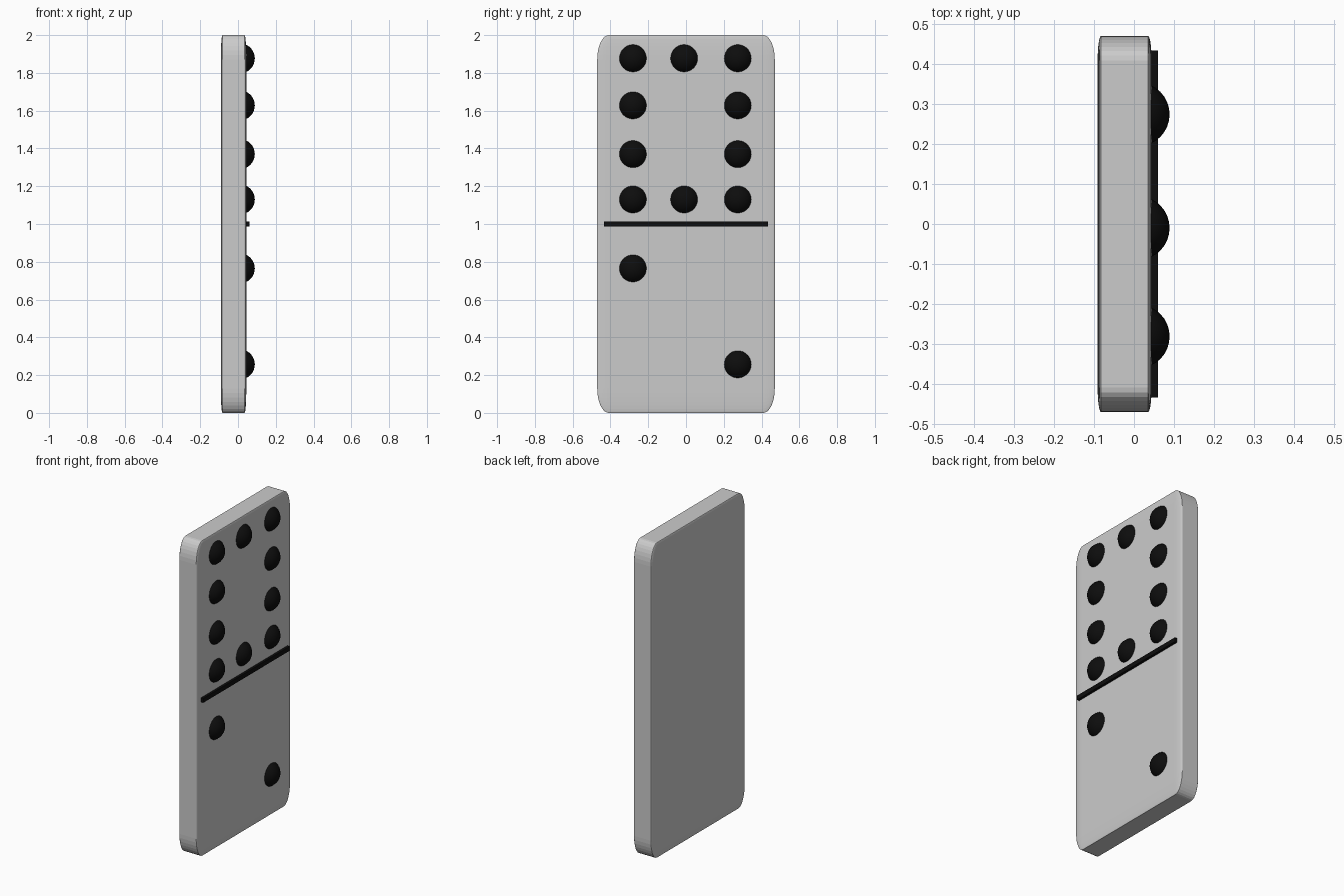
import bpy
import bmesh
from mathutils import Matrix

if "Cube" in bpy.data.objects:
    bpy.data.objects.remove(bpy.data.objects["Cube"])

black = bpy.data.materials.new("black")
black.diffuse_color = (0.004, 0.004, 0.004, 1)
black.use_nodes = True
black.node_tree.nodes["Principled BSDF"].inputs["Base Color"].default_value = black.diffuse_color


def add_object(name, bm, material=None, smooth=False):
    mesh = bpy.data.meshes.new(name)
    for f in bm.faces:
        f.smooth = smooth
    bm.to_mesh(mesh)
    bm.free()
    obj = bpy.data.objects.new(name, mesh)
    bpy.context.collection.objects.link(obj)
    if material:
        mesh.materials.append(material)
    return obj


# Tile body: bevelled cube, then stretched so the corners become elliptical
bm = bmesh.new()
bmesh.ops.create_cube(bm, size=2)
bmesh.ops.bevel(bm, geom=bm.edges[:], offset=0.13, offset_type='OFFSET',
                segments=8, profile=0.5, affect='EDGES')
bmesh.ops.transform(bm, verts=bm.verts[:],
                    matrix=Matrix.Translation((-0.0235, 0, 1))
                    @ Matrix.Diagonal((0.0675, 0.47, 1, 1)))
add_object("tile_body", bm)

# Dividing bar across the middle of the face
bm = bmesh.new()
bmesh.ops.create_cube(bm, size=1)
bmesh.ops.transform(bm, verts=bm.verts[:],
                    matrix=Matrix.Translation((0.045, 0, 1))
                    @ Matrix.Diagonal((0.03, 0.866, 0.028, 1)))
add_object("divider_bar", bm, black)

# Pips: spheres sunk into the face, ten above the bar and two below
left, middle, right = -0.281, -0.01, 0.274
pips = [(y, z) for z in (1.877, 1.628, 1.37, 1.13) for y in (left, right)]
pips += [(middle, 1.877), (middle, 1.13), (left, 0.765), (right, 0.257)]
for i, (y, z) in enumerate(pips):
    bm = bmesh.new()
    bmesh.ops.create_uvsphere(bm, u_segments=32, v_segments=16, radius=0.08)
    bmesh.ops.translate(bm, verts=bm.verts[:], vec=(0.009, y, z))
    add_object(f"pip_{i + 1}", bm, black, smooth=True)
